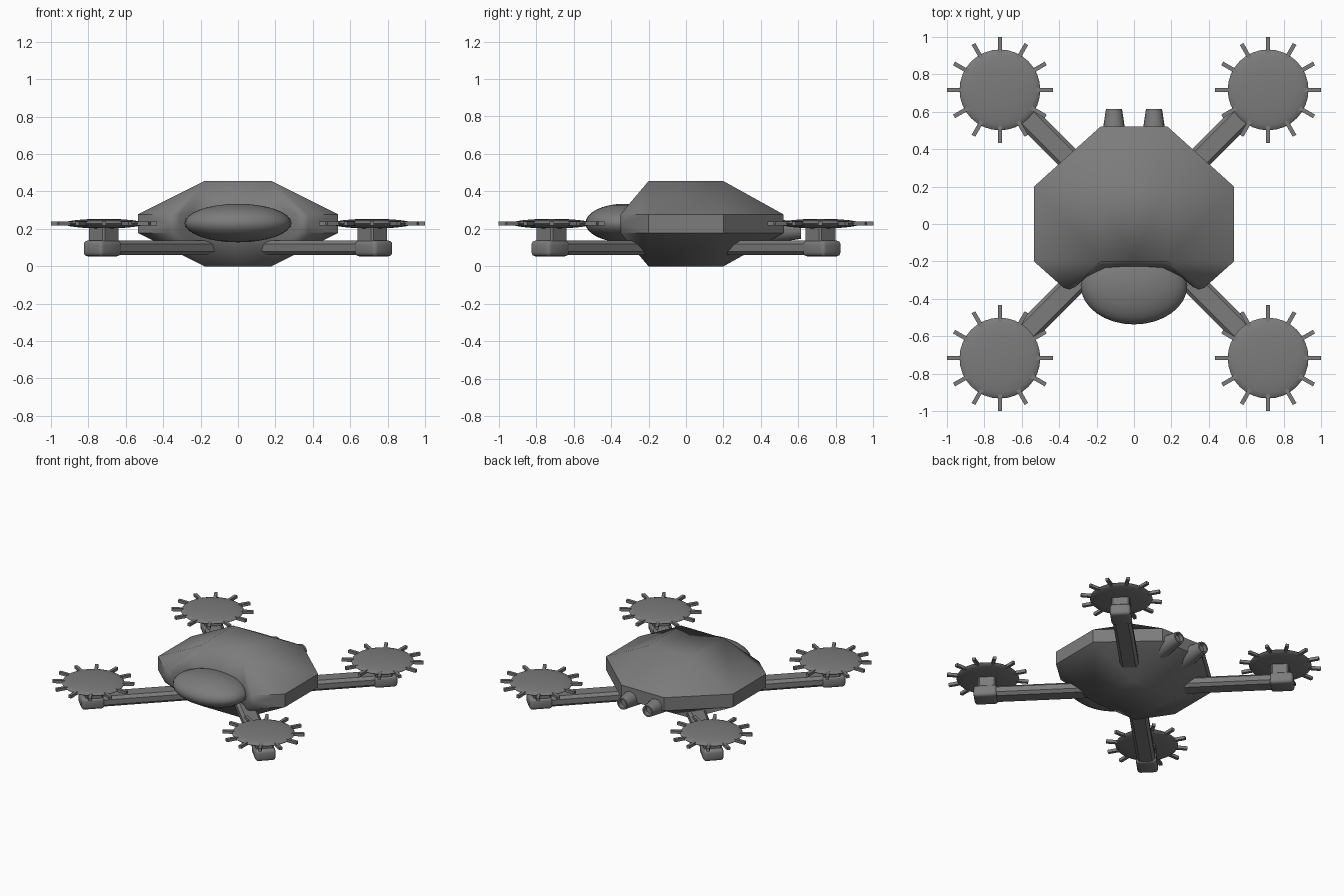
import bpy, bmesh
from math import pi, cos, sin, radians, sqrt
from mathutils import Matrix, Vector

if "Cube" in bpy.data.objects:
    bpy.data.objects.remove(bpy.data.objects["Cube"])

C = 0.717      # rotor centre offset
MID = 0.2275   # middle height of the hull
dark = bpy.data.materials.new("dark_grey")
dark.diffuse_color = (0.2, 0.2, 0.2, 1)
dark.use_nodes = True
dark.node_tree.nodes["Principled BSDF"].inputs["Base Color"].default_value = dark.diffuse_color


def finish(bm, name, loc=(0, 0, 0), rot=0.0, angle=35):
    bmesh.ops.recalc_face_normals(bm, faces=bm.faces)
    me = bpy.data.meshes.new(name)
    bm.to_mesh(me)
    bm.free()
    me.materials.append(dark)
    ob = bpy.data.objects.new(name, me)
    bpy.context.collection.objects.link(ob)
    ob.location = loc
    ob.rotation_euler = (0, 0, rot)
    bpy.ops.object.select_all(action='DESELECT')
    ob.select_set(True)
    bpy.context.view_layer.objects.active = ob
    bpy.ops.object.shade_smooth_by_angle(angle=radians(angle))
    return ob


def add_box(bm, lo, hi, bevel=0.0, segs=1, only_long=False):
    lo, hi = Vector(lo), Vector(hi)
    size = hi - lo
    m = Matrix.Translation((lo + hi) / 2) @ Matrix.Diagonal((*size, 1))
    vs = bmesh.ops.create_cube(bm, size=1, matrix=m)['verts']
    if bevel:
        edges = {e for v in vs for e in v.link_edges}
        if only_long:
            edges = [e for e in edges if abs(e.verts[0].co.x - e.verts[1].co.x) > 1e-4]
        bmesh.ops.bevel(bm, geom=list(edges), offset=bevel, segments=segs,
                        affect='EDGES', profile=0.5)


# Hull: one quarter, mirrored across x and z, front scooped out for the canopy
outline = [(0, -0.235), (0.15, -0.24), (0.25, -0.28), (0.312, -0.335), (0.345, -0.35),
           (0.375, -0.342), (0.535, -0.2), (0.535, 0.2), (0.18, 0.52), (0, 0.52)]
bm = bmesh.new()
rim = [bm.verts.new((x, y, 0.05)) for x, y in outline]
low = [bm.verts.new((x, y, 0)) for x, y in outline]
fm, fr, br, bk = [bm.verts.new((x, y, MID)) for x, y in
                  ((0, -0.2), (0.18, -0.2), (0.18, 0.2), (0, 0.2))]
for i in range(9):
    bm.faces.new((low[i], low[i + 1], rim[i + 1], rim[i]))
bm.faces.new((fm, rim[0], fr))
for i in range(6):
    bm.faces.new((fr, rim[i], rim[i + 1]))
bm.faces.new((fr, rim[6], rim[7], br))
bm.faces.new((br, rim[7], rim[8]))
bm.faces.new((br, rim[8], rim[9], bk))
bm.faces.new((fm, fr, br, bk))
for ax in 'XZ':
    bmesh.ops.mirror(bm, geom=bm.verts[:] + bm.edges[:] + bm.faces[:],
                     matrix=Matrix.Identity(4), axis=ax, merge_dist=1e-4)
bmesh.ops.remove_doubles(bm, verts=bm.verts, dist=1e-4)
hull = finish(bm, "hull", (0, 0, MID))
# only the rim of the hull's side band stays sharp, the scoop blends softly
for e in hull.data.edges:
    a, b = (hull.data.vertices[i].co for i in e.vertices)
    on_rim = abs(a.z - b.z) < 1e-4 and abs(abs(a.z) - 0.05) < 1e-4
    band_corner = abs(a.z) < 0.06 and abs(b.z) < 0.06 and a.y > -0.3
    e.use_edge_sharp = (on_rim and max(a.y, b.y) > -0.21 and min(a.y, b.y) > -0.345) or band_corner

# Canopy ellipsoid
bm = bmesh.new()
bmesh.ops.create_uvsphere(bm, u_segments=32, v_segments=16, radius=1,
                          matrix=Matrix.Diagonal((0.285, 0.208, 0.103, 1)))
finish(bm, "canopy", (0, -0.329, 0.231))

# Exhaust nozzles with hollow tips
for s, side in ((-1, "left"), (1, "right")):
    bm = bmesh.new()
    n = 20
    rings = []
    for y, r in ((0.3, 0.09), (0.615, 0.043), (0.615, 0.032), (0.585, 0.03)):
        rings.append([bm.verts.new((r * cos(2 * pi * k / n), y, r * sin(2 * pi * k / n)))
                      for k in range(n)])
    for a, b in zip(rings, rings[1:]):
        for k in range(n):
            bm.faces.new((a[k], a[(k + 1) % n], b[(k + 1) % n], b[k]))
    bm.faces.new(rings[0])
    bm.faces.new(rings[-1])
    finish(bm, side + "_exhaust", (s * 0.107, 0, 0.19))

# Arms with upturned motor posts, and rotors with radial blades
R = C * sqrt(2)
for q, pos in enumerate(("back_right", "back_left", "front_left", "front_right")):
    a = pi / 4 + q * pi / 2
    hub = (C * (1 if q in (0, 3) else -1), C * (1 if q < 2 else -1), 0.228)
    bm = bmesh.new()
    add_box(bm, (0.2, -0.064, 0.06), (R, 0.064, 0.138), 0.02, 1, True)
    finish(bm, pos + "_arm", rot=a)

    bm = bmesh.new()
    add_box(bm, (R - 0.07, -0.072, 0.053), (R + 0.094, 0.072, 0.138), 0.022, 3)
    add_box(bm, (R - 0.06, -0.062, 0.09), (R + 0.062, 0.062, 0.222), 0.01, 1)
    finish(bm, pos + "_motor_post", rot=a)

    bm = bmesh.new()
    bmesh.ops.create_uvsphere(bm, u_segments=32, v_segments=12, radius=1,
                              matrix=Matrix.Diagonal((0.216, 0.216, 0.026, 1)))
    finish(bm, pos + "_rotor_disc", hub)

    bm = bmesh.new()
    for k in range(12):
        start = len(bm.verts)
        add_box(bm, (0.12, -0.011, -0.011), (0.283, 0.011, 0.011))
        bm.verts.ensure_lookup_table()
        bmesh.ops.rotate(bm, verts=bm.verts[start:], cent=(0, 0, 0),
                         matrix=Matrix.Rotation(k * pi / 6, 3, 'Z'))
    finish(bm, pos + "_rotor_blades", hub)
